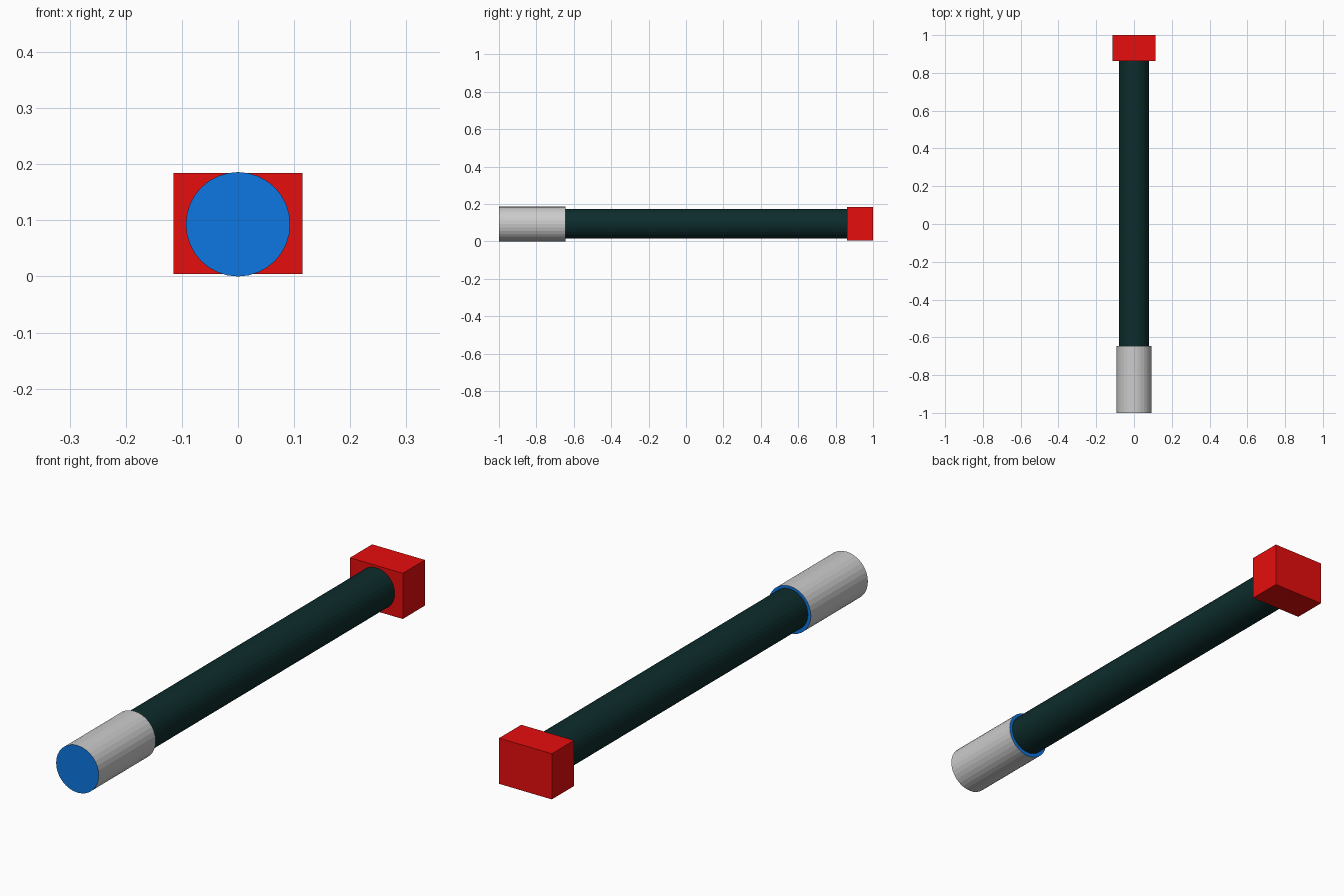
import bpy
from math import pi

if "Cube" in bpy.data.objects:
    bpy.data.objects.remove(bpy.data.objects["Cube"])

SIDES = 32
AXIS_Z = 0.094


def paint(obj, name, rgb):
    mat = bpy.data.materials.get(name) or bpy.data.materials.new(name)
    mat.diffuse_color = (*rgb, 1)
    mat.use_nodes = True
    mat.node_tree.nodes["Principled BSDF"].inputs["Base Color"].default_value = mat.diffuse_color
    obj.data.materials.append(mat)


def rod(name, radius, y0, y1, z, fill='NGON'):
    """Flat-sided cylinder running along y."""
    bpy.ops.mesh.primitive_cylinder_add(
        vertices=SIDES, radius=radius, depth=y1 - y0, end_fill_type=fill,
        location=(0, (y0 + y1) / 2, z), rotation=(pi / 2, 0, 0))
    obj = bpy.context.object
    obj.name = name
    return obj


def disc(name, radius, y, z, facing):
    """Filled circle whose normal points along -y (1) or +y (-1)."""
    bpy.ops.mesh.primitive_circle_add(
        vertices=SIDES, radius=radius, fill_type='NGON',
        location=(0, y, z), rotation=(facing * pi / 2, 0, 0))
    obj = bpy.context.object
    obj.name = name
    return obj


BLUE = (0.004, 0.18, 0.75)
RED = (0.8, 0.004, 0.004)
DARK = (0.004, 0.025, 0.025)

# Grey grip sleeve with blue end faces
rod("grip_sleeve", 0.093, -1.0, -0.645, 0.093, fill='NOTHING')
paint(disc("grip_front_cap", 0.093, -1.0, 0.093, 1), "blue", BLUE)
paint(disc("grip_back_cap", 0.093, -0.645, 0.093, -1), "blue", BLUE)

# Dark shaft, running from the sleeve into the end block
paint(rod("shaft", 0.08, -0.66, 0.87, AXIS_Z + 0.001), "dark_teal", DARK)

# Red end block
bpy.ops.mesh.primitive_cube_add(size=1, location=(0, 0.931, AXIS_Z))
block = bpy.context.object
block.name = "end_block"
block.scale = (0.23, 0.138, 0.18)
bpy.ops.object.transform_apply(location=False, rotation=False, scale=True)
paint(block, "red", RED)
